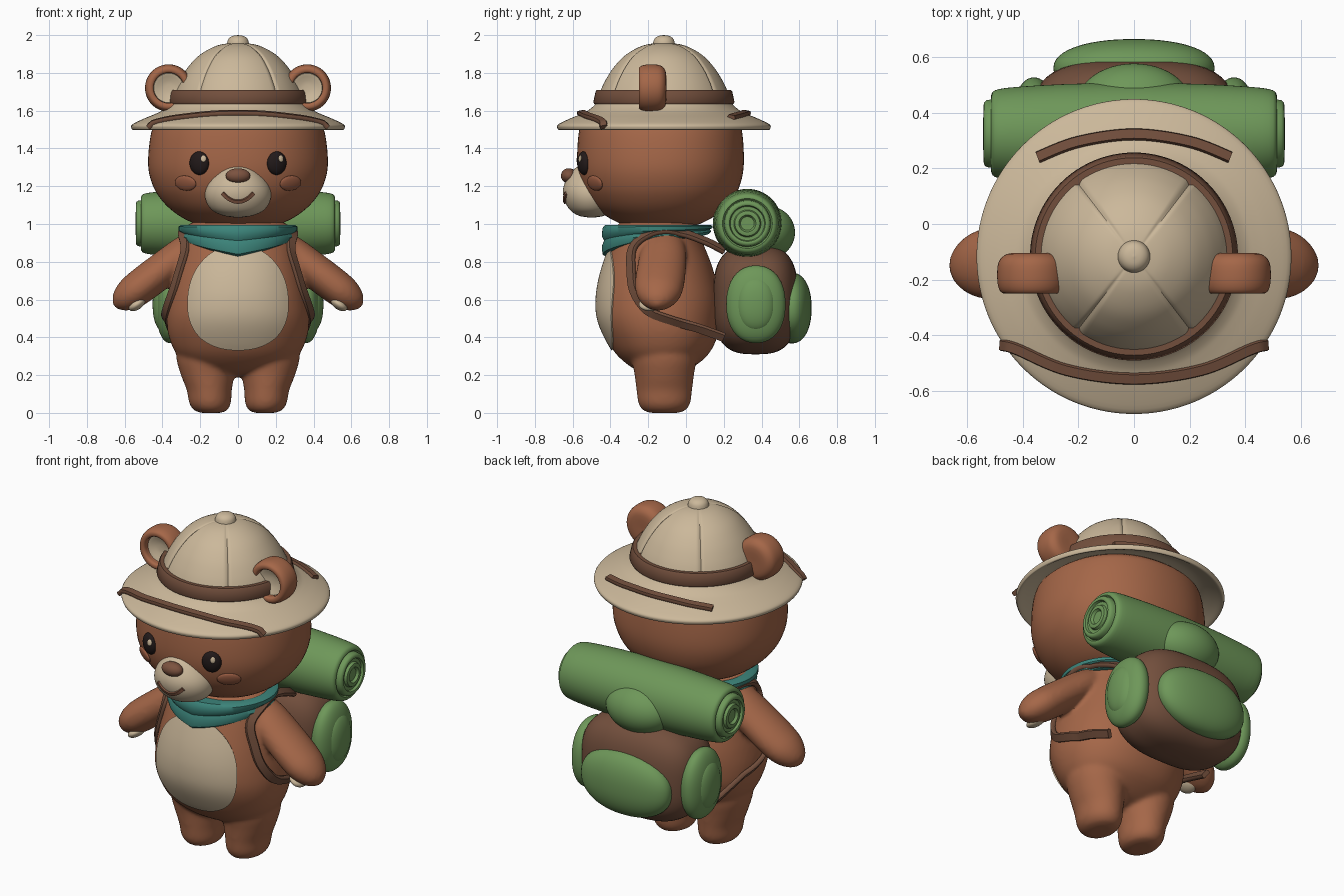
import bpy, bmesh, math
from math import sin, cos, pi
from mathutils import Vector, Matrix
from mathutils.bvhtree import BVHTree

if "Cube" in bpy.data.objects:
    bpy.data.objects.remove(bpy.data.objects["Cube"])

MATS = {}
for mname, c in {"fur brown": (.376, .135, .065), "cream tan": (.60, .48, .325),
                 "leather brown": (.17, .078, .046), "canvas green": (.155, .31, .10),
                 "scarf teal": (.045, .23, .195), "eye black": (.016, .010, .010),
                 "nose brown": (.20, .085, .05), "cheek brown": (.32, .108, .055)}.items():
    m = bpy.data.materials.new(mname)
    m.diffuse_color = (*c, 1)
    m.use_nodes = True
    m.node_tree.nodes["Principled BSDF"].inputs["Base Color"].default_value = m.diffuse_color
    MATS[mname] = m


def make(name, verts, faces, mat):
    bm = bmesh.new()
    vs = [bm.verts.new(v) for v in verts]
    for f in faces:
        bm.faces.new([vs[i] for i in f])
    bmesh.ops.recalc_face_normals(bm, faces=bm.faces)
    me = bpy.data.meshes.new(name)
    bm.to_mesh(me)
    bm.free()
    me.materials.append(MATS[mat])
    ob = bpy.data.objects.new(name, me)
    bpy.context.collection.objects.link(ob)
    return ob


def spline(pts, n):
    out = []
    for i in range(len(pts) - 1):
        q = [pts[max(i - 1, 0)], pts[i], pts[i + 1], pts[min(i + 2, len(pts) - 1)]]
        for k in range(n):
            t = k / n
            out.append(tuple(.5 * (2 * b + (c - a) * t + (2 * a - 5 * b + 4 * c - d) * t * t
                                   + (3 * b - a - 3 * c + d) * t ** 3) for a, b, c, d in zip(*q)))
    return out + [tuple(pts[-1])]


def skin(rows, seg):
    """faces of a capped tube made of rows of seg points"""
    f = [(r * seg + i, r * seg + (i + 1) % seg, (r + 1) * seg + (i + 1) % seg, (r + 1) * seg + i)
         for r in range(rows - 1) for i in range(seg)]
    return f + [tuple(range(seg)), tuple(range((rows - 1) * seg, rows * seg))]


def loft(name, secs, mat, n=4, power=2, seg=64, M=Matrix()):
    """sections: (z, cx, cy, rx, ry)"""
    secs = spline(secs, n)
    pw = lambda v: math.copysign(abs(v) ** (2 / power), v)
    verts = [M @ Vector((cx + max(rx, .002) * pw(cos(2 * pi * i / seg)),
                         cy + max(ry, .002) * pw(sin(2 * pi * i / seg)), z))
             for z, cx, cy, rx, ry in secs for i in range(seg)]
    return make(name, verts, skin(len(secs), seg), mat)


def lathe(name, prof, mat, n=2, M=Matrix(), seg=64):
    return loft(name, [(z, 0, 0, r, r) for r, z in prof], mat, n, 2, seg, M)


def blob(name, c, size, mat, p=2, rot=Matrix()):
    """super-ellipsoid"""
    secs = []
    for i in range(33):
        a = -pi / 2 + pi * i / 32
        r = max(cos(a), 0) ** (2 / p)
        secs.append((size[2] * math.copysign(abs(sin(a)) ** (2 / p), a), 0, 0, size[0] * r, size[1] * r))
    return loft(name, secs, mat, 1, p, 48, Matrix.Translation(c) @ rot)


def tree(ob):
    me = ob.data
    return BVHTree.FromPolygons([v.co for v in me.vertices], [p.vertices for p in me.polygons])


def front(bvh, x, z):
    hit, nor, _, _ = bvh.ray_cast(Vector((x, -2, z)), Vector((0, 1, 0)))
    return hit, (nor if nor.y < 0 else -nor)


def stud(name, bvh, x, z, size, mat):
    """flattened ellipsoid seated on the front of a surface"""
    p, n = front(bvh, x, z)
    return blob(name, p, size, mat, 2, n.to_track_quat('Z', 'Y').to_matrix().to_4x4())


def ribbon(name, pts, normals, w, h, mat):
    shape = [(w, .3 * h), (.8 * w, h), (-.8 * w, h), (-w, .3 * h),
             (-w, -.3 * h), (-.8 * w, -h), (.8 * w, -h), (w, -.3 * h)]
    verts = []
    for i, p in enumerate(pts):
        t = (pts[min(i + 1, len(pts) - 1)] - pts[max(i - 1, 0)]).normalized()
        s = t.cross(normals[i]).normalized()
        u = s.cross(t)
        verts += [p + s * a + u * b for a, b in shape]
    return make(name, verts, skin(len(pts), 8), mat)


# Body: torso, legs and arms fused into one soft skin
torso = [(.19, .02, -.12, -.10), (.22, .2, -.25, 0), (.3, .315, -.36, .11), (.4, .365, -.425, .165),
         (.5, .378, -.465, .18), (.6, .368, -.472, .18), (.7, .348, -.458, .16), (.8, .325, -.43, .13),
         (.9, .30, -.395, .09), (1.0, .26, -.36, .06), (1.04, .1, -.25, 0)]
parts = [loft("body", [(z, 0, (a + b) / 2, w, (b - a) / 2) for z, w, a, b in torso], "fur brown", power=2.15)]
d = Vector((.79, -.08, -.6)).normalized()
ax = Vector((0, 1, 0)).cross(d).normalized()
ay = d.cross(ax)
for s in (-1, 1):
    leg = [(0, .143, .05, .07), (.012, .144, .085, .11), (.05, .148, .11, .137), (.12, .152, .119, .147),
           (.2, .161, .141, .157), (.3, .17, .157, .17), (.42, .17, .14, .15)]
    parts.append(loft("leg", [(z, s * x, -.115, a, b) for z, x, a, b in leg], "fur brown"))
    A = Matrix((ax, ay, d)).transposed().to_4x4()
    A.translation = (.2, -.11, .91)
    arm = [(-.02, .03, .03), (0, .07, .09), (.1, .09, .12), (.25, .093, .13), (.38, .093, .13),
           (.47, .085, .115), (.54, .055, .07), (.575, .01, .01)]
    parts.append(loft("arm", [(z, 0, 0, a, b) for z, a, b in arm], "fur brown",
                      M=Matrix.Diagonal((s, 1, 1, 1)) @ A))
    blob("palm_pad", (s * .535, -.19, .575), (.05, .06, .028), "cream tan",
         rot=Matrix.Rotation(s * .6, 4, 'Y'))
with bpy.context.temp_override(active_object=parts[0], object=parts[0],
                               selected_objects=parts, selected_editable_objects=parts):
    bpy.ops.object.join()
body = parts[0]
rm = body.modifiers.new("fuse", 'REMESH')
rm.mode, rm.voxel_size = 'VOXEL', .012
sm = body.modifiers.new("soften", 'SMOOTH')
sm.factor, sm.iterations = .5, 10
me = bpy.data.meshes.new_from_object(body.evaluated_get(bpy.context.evaluated_depsgraph_get()))
body.modifiers.clear()
body.data = me
me.materials.clear()
me.materials.append(MATS["fur brown"])
skin_bvh = tree(body)

# Belly patch laid on the body
rows, seg, verts = 16, 64, []
for r in range(rows + 1):
    k = max(min(r, rows - 1) / (rows - 1), .01)
    for i in range(seg):
        c, s = cos(2 * pi * i / seg), sin(2 * pi * i / seg)
        x = .262 * k * math.copysign(abs(c) ** .9, c) * (1 - .1 * s)
        p, n = front(skin_bvh, x, .61 + .275 * k * math.copysign(abs(s) ** .9, s))
        verts.append(p + n * (.008 if r < rows else -.01))
make("belly_patch", verts, skin(rows + 1, seg)[:-1], "cream tan")

# Head and face
hs = [(.965, .02, .02), (.985, .16, .16), (1.02, .27, .25), (1.08, .36, .34), (1.15, .422, .395),
      (1.22, .457, .425), (1.3, .475, .44), (1.4, .472, .44), (1.5, .455, .43), (1.55, .425, .41),
      (1.6, .33, .33), (1.64, .2, .2), (1.65, .02, .02)]
head = loft("head", [(z, 0, -.135, a, b) for z, a, b in hs], "fur brown", power=2.15)
hb = tree(head)
muz = [(1.035, .02, .02), (1.045, .08, .07), (1.075, .14, .115), (1.13, .172, .145), (1.19, .17, .15),
       (1.25, .135, .125), (1.3, .08, .08), (1.318, .01, .01)]
muzzle = loft("muzzle", [(z, 0, -.5, a, b) for z, a, b in muz], "cream tan")
mb = tree(muzzle)
blob("nose", (0, -.62, 1.255), (.065, .042, .04), "nose brown")
pts, nors = [], []
for i in range(17):
    u = -1 + i / 8
    p, n = front(mb, .082 * u, 1.118 + .045 * u * u)
    pts.append(p)
    nors.append(n)
ribbon("mouth", pts, nors, .011, .009, "nose brown")
for s in (-1, 1):
    eye = stud("eye", hb, s * .205, 1.322, (.054, .062, .03), "eye black")
    stud("eye_glint", tree(eye), s * .205 + .022, 1.346, (.014, .018, .006), "cream tan")
    stud("cheek", hb, s * .278, 1.216, (.066, .042, .016), "cheek brown")
    # Ears: cups turned to the front with a lighter inside
    E = Matrix.Translation((s * .367, 0, 1.72)) @ Matrix.Rotation(-pi / 2, 4, 'X')
    lathe("ear", [(0, -.105), (.075, -.105), (.108, -.12), (.123, -.15), (.124, -.21), (.113, -.243),
                  (.095, -.25), (.08, -.24), (.074, -.2), (0, -.185)], "fur brown", 3, E)
    lathe("inner_ear", [(0, -.18), (.078, -.18), (.078, -.215), (.04, -.2), (0, -.197)], "cream tan", 2, E)

# Sun hat with pressed seams, button, band and brim straps
H = Matrix.Translation((0, -.117, 0))
hat = lathe("hat", [(.3, 1.575), (.42, 1.565), (.5, 1.53), (.55, 1.5), (.563, 1.505), (.56, 1.527), (.5, 1.557),
                    (.44, 1.582), (.4, 1.602), (.36, 1.64), (.338, 1.7), (.31, 1.76), (.265, 1.83),
                    (.2, 1.897), (.11, 1.945), (.02, 1.96)], "cream tan", 4, H, 192)
for v in hat.data.vertices:
    x, y = v.co.x, v.co.y + .117
    r = math.hypot(x, y)
    if v.co.z > 1.65 and r > .03:
        off = abs(math.atan2(abs(y), abs(x)) - math.radians(53)) * r
        k = 1 - .012 * math.exp(-(off / .007) ** 2) / r
        v.co.x, v.co.y = x * k, y * k - .117
lathe("hat_button", [(.058, 1.93), (.058, 1.955), (.05, 1.98), (.03, 1.995), (0, 2.0)], "cream tan", 4, H)
lathe("hat_band", [(.33, 1.635), (.368, 1.635), (.374, 1.645), (.362, 1.7), (.355, 1.71), (.32, 1.71)],
      "leather brown", 1, H, 96)
BR = [(.36, 1.64), (.4, 1.602), (.44, 1.582), (.5, 1.557), (.555, 1.53), (.58, 1.495)]


def brim_z(r):
    for (a, za), (b, zb) in zip(BR, BR[1:]):
        if r <= b:
            return za + (zb - za) * (r - a) / (b - a)
    return BR[-1][1]


for name, path in (("front_brim_strap", [(-.475, -.435), (-.42, -.45), (-.24, -.525), (0, -.556),
                                         (.24, -.525), (.42, -.45), (.475, -.435)]),
                   ("back_brim_strap", [(-.345, .24), (-.2, .295), (0, .322), (.2, .295), (.345, .24)])):
    pts = [Vector((x, y, brim_z(math.hypot(x, y + .117)) + .006)) for x, y in spline(path, 8)]
    ribbon(name, pts, [Vector((p.x * .5, (p.y + .117) * .5, 1)) for p in pts], .021, .013, "leather brown")

# Neck scarf with a pointed front
seg, prof = 96, [(-.06, 0), (-.01, 0), (.004, .1), (.008, .35), (-.004, .5), (.008, .68), (.004, .93), (-.01, 1), (-.06, 1)]
verts = []
for off, v in prof:
    for i in range(seg):
        t = 2 * pi * i / seg
        a = min(t, 2 * pi - t)
        low = .828 + .07 * min(1, a / 1.1) + .05 * max(0, (a - 1.1) / 2.04)
        k = off - .018 * v * min(1, a)
        verts.append(((.312 + k) * sin(t), -.15 - (.288 + k) * cos(t), .995 + (low - .995) * v))
make("neck_scarf", verts, skin(len(prof), seg), "scarf teal")

# Backpack, pockets and shoulder straps
blob("backpack", (0, .368, .6), (.37, .225, .29), "leather brown", 2.9)
blob("rear_pocket", (0, .56, .555), (.29, .105, .187), "canvas green", 2.2)
blob("pack_flap", (0, .432, .955), (.205, .145, .14), "canvas green")
for s in (-1, 1):
    blob("side_pocket", (s * .36, .37, .575), (.075, .157, .205), "canvas green", 2.2)
    blob("side_pocket_panel", (s * .39, .37, .575), (.062, .105, .145), "canvas green", 2.2)
    path = [(.22, .2, .86), (.25, .1, .91), (.265, -.04, .955), (.27, -.18, .945), (.275, -.28, .87), (.31, -.29, .75),
            (.335, -.27, .64), (.36, -.2, .54), (.365, -.08, .49), (.36, .06, .45), (.34, .2, .4)]
    pts, nors = [], []
    for q in spline(path, 6):
        p = Vector((q[0] * s, q[1], q[2]))
        loc, n, _, _ = skin_bvh.find_nearest(p)
        if (p - loc).dot(n) < .008:
            p = loc + n * .008
        pts.append(p)
        nors.append(p - Vector((s * .1, -.12, .7)))
    ribbon("shoulder_strap", pts, nors, .026, .013, "leather brown")

# Bedroll with coiled ends
end = [(.178, .25), (.168, .42), (.16, .485), (.15, .508), (.132, .514), (.124, .506), (.12, .53), (.108, .54),
       (.095, .538), (.09, .525), (.072, .525), (.066, .54), (.045, .542), (.036, .528), (0, .528)]
lathe("bedroll", [(r, -x) for r, x in reversed(end)] + [(.183, 0)] + end, "canvas green", 2,
      Matrix.Translation((0, .325, 1.003)) @ Matrix.Rotation(pi / 2, 4, 'Y'))

# Smooth shading
bpy.ops.object.select_all(action='SELECT')
bpy.context.view_layer.objects.active = body
bpy.ops.object.shade_smooth_by_angle(angle=math.radians(45))
